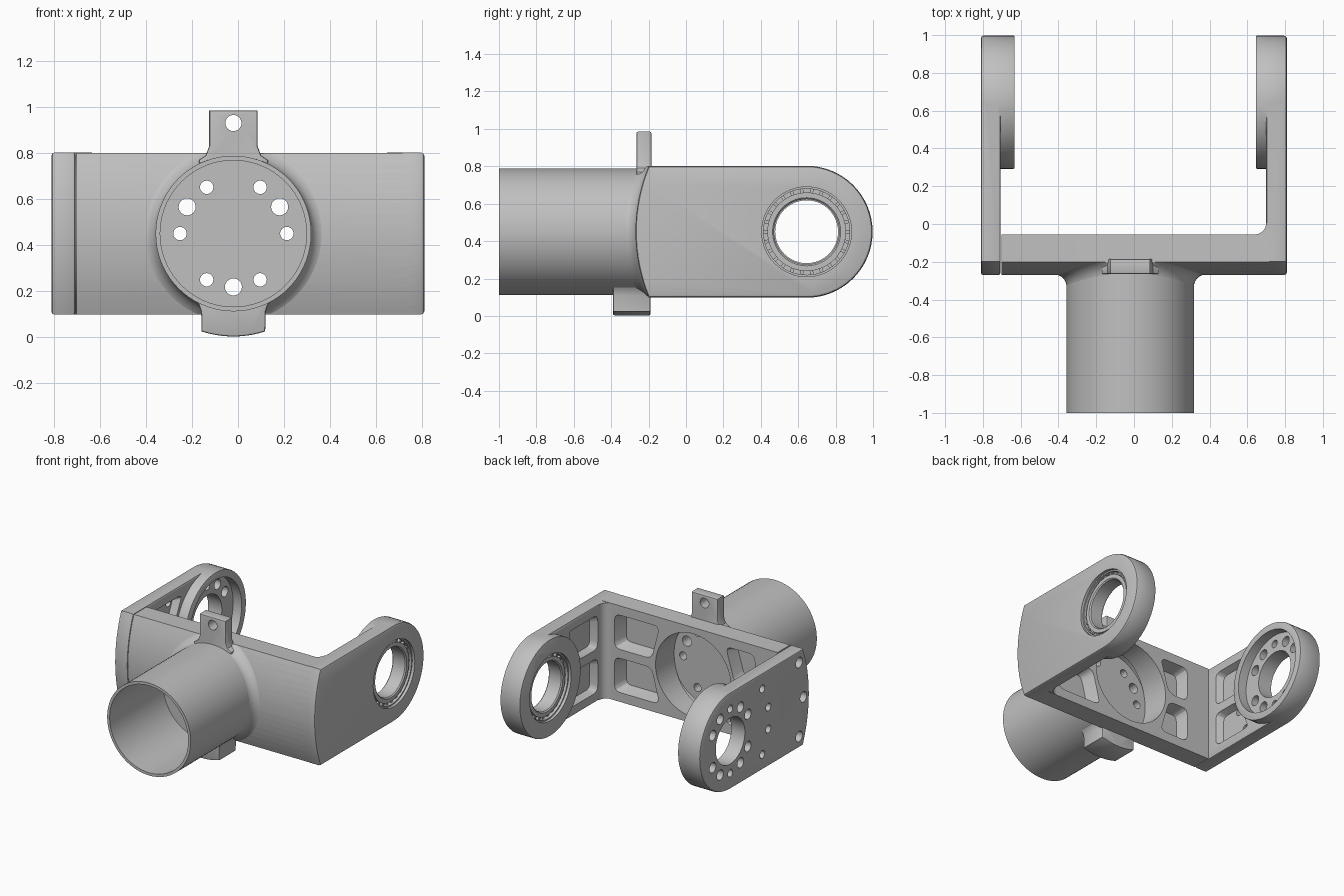
import bpy, bmesh
from math import sin, cos, radians, pi, sqrt
from mathutils import Vector

if "Cube" in bpy.data.objects:
    bpy.data.objects.remove(bpy.data.objects["Cube"])

grey = bpy.data.materials.new("machined_grey")
grey.use_nodes = True
COLOUR = (0.53, 0.53, 0.53, 1)
grey.diffuse_color = COLOUR
grey.node_tree.nodes["Principled BSDF"].inputs["Base Color"].default_value = COLOUR

CX, CZ = -0.02, 0.45      # tube axis
CY = 0.645                # pivot axis (parallel to x)
HALF, FRONT_R = 0.352, 0.915
MAP = {"X": lambda u, v, w: (w, u, v),
       "Y": lambda u, v, w: (u, w, v),
       "Z": lambda u, v, w: (u, v, w)}


def finish(name, bm):
    bmesh.ops.recalc_face_normals(bm, faces=bm.faces)
    me = bpy.data.meshes.new(name)
    bm.to_mesh(me)
    bm.free()
    me.materials.append(grey)
    ob = bpy.data.objects.new(name, me)
    bpy.context.scene.collection.objects.link(ob)
    return ob


def prism(name, pts, axis, a, b, taper=1.0, bevel=0.0):
    """Extrude a 2D outline along an axis, optionally tapered or edge-bevelled."""
    bm = bmesh.new()
    n = len(pts)
    mu, mv = sum(p[0] for p in pts) / n, sum(p[1] for p in pts) / n
    lo = [bm.verts.new(MAP[axis](u, v, a)) for u, v in pts]
    hi = [bm.verts.new(MAP[axis](mu + (u - mu) * taper, mv + (v - mv) * taper, b))
          for u, v in pts]
    caps = [bm.faces.new(lo), bm.faces.new(hi[::-1])]
    for i in range(n):
        j = (i + 1) % n
        bm.faces.new((lo[i], hi[i], hi[j], lo[j]))
    bmesh.ops.recalc_face_normals(bm, faces=bm.faces)
    if bevel:
        edges = list({e for f in caps for e in f.edges})
        bmesh.ops.bevel(bm, geom=edges, offset=bevel, segments=2, profile=0.5,
                        affect='EDGES')
    return finish(name, bm)


def arc(cu, cv, r, a0, a1, n):
    return [(cu + r * cos(radians(a0 + (a1 - a0) * i / n)),
             cv + r * sin(radians(a0 + (a1 - a0) * i / n))) for i in range(n + 1)]


def cyl(name, cu, cv, r, axis, a, b, n=64, bevel=0.0):
    return prism(name, arc(cu, cv, r, 0, 360, n)[:-1], axis, a, b, bevel=bevel)


def lathe(name, cu, cv, profile, axis, warp=lambda u, v, w: (u, v, w), n=72):
    """Spin a closed (radius, position) profile round an axis."""
    bm = bmesh.new()
    rows = []
    for i in range(n):
        c, s = cos(2 * pi * i / n), sin(2 * pi * i / n)
        rows.append([])
        for r, w in profile:
            u, v, w = warp(r * c, r * s, w)
            rows[-1].append(bm.verts.new(MAP[axis](cu + u, cv + v, w)))
    for i, p in enumerate(rows):
        q = rows[(i + 1) % n]
        for k in range(len(profile)):
            bm.faces.new((p[k - 1], p[k], q[k], q[k - 1]))
    return finish(name, bm)


def rounded(pts, r):
    """Round the corners of a polygon."""
    out, n = [], len(pts)
    for i in range(n):
        p, q, s = (Vector(pts[k % n]) for k in (i - 1, i, i + 1))
        a, b = q + (p - q).normalized() * r, q + (s - q).normalized() * r
        for k in range(5):
            t = k / 4
            out.append(tuple(a * (1 - t) ** 2 + q * 2 * t * (1 - t) + b * t * t))
    return out


def boolean(target, tool, op):
    mod = target.modifiers.new("bool", 'BOOLEAN')
    mod.object, mod.operation, mod.solver = tool, op, 'EXACT'
    bpy.context.view_layer.objects.active = target
    bpy.ops.object.modifier_apply(modifier=mod.name)
    bpy.data.objects.remove(tool)


def join(target, *tools):
    for t in tools:
        boolean(target, t, 'UNION')


def cut(target, *tools):
    for t in tools:
        boolean(target, t, 'DIFFERENCE')


def front_y(dz):
    """Depth of the curved front at a height above or below the axis."""
    return CY - sqrt(FRONT_R ** 2 - dz * dz)


def front_arc(half):
    heights = [half - half * i / 8 for i in range(17)]
    return [(front_y(dz), CZ + dz) for dz in heights]


arm_outline = front_arc(HALF) + arc(CY, CZ, HALF, -90, 90, 32)


def pocket_cutters(x_face, direction):
    """Upper and lower weight-saving pockets on an arm's inner face."""
    for s in (1, -1):
        pts = [(0.015, CZ + s * 0.03), (0.015, CZ + s * 0.285),
               (0.37, CZ + s * 0.285), (0.245, CZ + s * 0.03)]
        yield prism("pocket", rounded(pts, 0.05), "X", x_face - direction * 0.01,
                    x_face + direction * 0.05, taper=0.82)


# Yoke: cross plate, left arm, pivot boss and inner corner fillet
h = HALF - 0.001
yoke = prism("yoke", front_arc(h) + [(-0.055, CZ - h), (-0.055, CZ + h)], "X", -0.702, 0.76)
join(yoke, prism("arm", arm_outline, "X", 0.70, 0.81, bevel=0.016))
fillet = [(0.73, -0.08), (0.64, -0.08)] + arc(0.64, 0.005, 0.06, -90, 0, 8) + [(0.73, 0.005)]
join(yoke, prism("fillet", fillet, "Z", CZ - h + 0.002, CZ + h - 0.002),
     cyl("boss", CY, CZ, HALF + 0.0006, "X", 0.645, 0.79, bevel=0.006))

# Opening behind the tube, then pockets in the cross plate and the left arm
cut(yoke, cyl("recess", CX, CZ, 0.305, "Y", -0.5, 0.1))
for s in (1, -1):
    for low, side, top in ((0.315, 0.62, 0.25), (-0.355, -0.52, -0.28)):
        pts = [(low, CZ + s * 0.03), (side, CZ + s * 0.03),
               (side, CZ + s * 0.285), (top, CZ + s * 0.285)]
        cut(yoke, prism("pocket", rounded(pts, 0.05), "Y", -0.045, -0.15, taper=0.8))
cut(yoke, *pocket_cutters(0.70, 1))
cut(yoke, cyl("bearing_seat", CY, CZ, 0.24, "X", 0.5, 0.9))

# Thin-walled tube
tube = lathe("tube", CX, CZ, [(0.338, -1.0), (0.338, -0.18), (0.318, -0.18), (0.318, -1.0)], "Y")

# Concave flare that follows the curved front of the plate
LIM = h - 0.002


def follow_front(u, v, w):
    v = max(-LIM, min(LIM, v))
    return u, v, front_y(v) + w


flare_profile = [(0.337 + 0.065 * (1 - sin(radians(15 * k))),
                  0.003 - 0.065 * (1 - cos(radians(15 * k)))) for k in range(7)]
flare = lathe("tube_flare", CX, CZ, [(0.328, 0.02), (0.402, 0.02)] + flare_profile
              + [(0.328, -0.062)], "Y", follow_front)

# Web across the tube with its bolt circle
web = cyl("tube_web", CX, CZ, 0.325, "Y", -0.38, -0.27)
for ang in (0, 30, 60, 120, 150, 180, 240, 270, 300):
    r = 0.037 if ang % 120 == 30 else 0.029
    cut(web, cyl("bolt", CX + 0.232 * cos(radians(ang)), CZ + 0.232 * sin(radians(ang)),
                 r, "Y", -0.45, -0.2, 24))

# Upper lug with a hole and lower curved lug
upper = [(-0.15, 0.74), (-0.15, 0.77), (-0.12, 0.79), (-0.105, 0.83), (-0.105, 0.985),
         (0.105, 0.985), (0.105, 0.83), (0.12, 0.79), (0.15, 0.77), (0.15, 0.74)]
lower = ([(-0.165, 0.16), (-0.15, 0.14), (-0.14, 0.11)]
         + arc(0, CZ, 0.447, 252, 288, 10) + [(0.14, 0.11), (0.15, 0.14), (0.165, 0.16)])
lugs = [prism(name, [(x + CX, z) for x, z in pts], "Y", y0, y1, bevel=0.008)
        for name, pts, y0, y1 in (("upper_lug", upper, -0.265, -0.185),
                                  ("lower_lug", lower, -0.39, -0.19))]
for lug in lugs:
    cut(lug, cyl("bore", CX, CZ, 0.327, "Y", -0.6, 0.1))
cut(lugs[0], cyl("lug_hole", CX, 0.93, 0.035, "Y", -0.4, 0, 32))

# Bearing: outer race, recessed inner race and web in one turned section
bearing = lathe("bearing", CY, CZ,
                [(0.242, 0.665), (0.23, 0.665), (0.23, 0.70), (0.21, 0.70),
                 (0.21, 0.672), (0.182, 0.672), (0.174, 0.68), (0.174, 0.777),
                 (0.182, 0.785), (0.21, 0.785), (0.21, 0.757), (0.23, 0.757),
                 (0.23, 0.79), (0.242, 0.79)], "X")

# Cage teeth on both faces of the bearing
bm = bmesh.new()
for i in range(26):
    a = 2 * pi * i / 26
    for x in (0.695, 0.762):
        made = bmesh.ops.create_cube(bm, size=1)["verts"]
        bmesh.ops.scale(bm, vec=(0.025, 0.022, 0.018), verts=made)
        bmesh.ops.translate(bm, vec=(x, 0.22, 0), verts=made)
        for v in made:
            y, z = v.co.y, v.co.z
            v.co.y, v.co.z = CY + y * cos(a) - z * sin(a), CZ + y * sin(a) + z * cos(a)
finish("bearing_cage", bm)

# Right arm: separate bolted plate with a hollow boss
plate = prism("right_arm", arm_outline, "X", -0.81, -0.706, bevel=0.012)
join(plate, cyl("boss", CY, CZ, HALF + 0.0006, "X", -0.79, -0.632, bevel=0.006))
cut(plate, cyl("recess", CY, CZ, 0.30, "X", -0.70, -0.5),
    cyl("bore", CY, CZ, 0.168, "X", -0.9, -0.5), *pocket_cutters(-0.706, -1))
for i in range(12):
    if i not in (0, 6):
        a = radians(30 * i)
        cut(plate, cyl("bolt", CY + 0.235 * cos(a), CZ + 0.235 * sin(a),
                       0.037 if i % 3 else 0.028, "X", -0.9, -0.6, 24))
for s in (1, -1):
    cut(plate, cyl("pin", 0.275, CZ + s * 0.24, 0.028, "X", -0.9, -0.6, 24),
        cyl("pin", 0.205, CZ + s * 0.08, 0.028, "X", -0.9, -0.6, 24),
        cyl("screw", -0.15, CZ + s * 0.27, 0.038, "X", -0.9, -0.72, 24))
cut(plate, cyl("screw", -0.20, CZ, 0.038, "X", -0.9, -0.72, 24))

# Smooth round surfaces, keep edges sharp
for ob in [yoke, tube, flare, web, bearing, plate] + lugs:
    bpy.ops.object.select_all(action='DESELECT')
    ob.select_set(True)
    bpy.context.view_layer.objects.active = ob
    bpy.ops.object.shade_smooth_by_angle(angle=radians(24))
